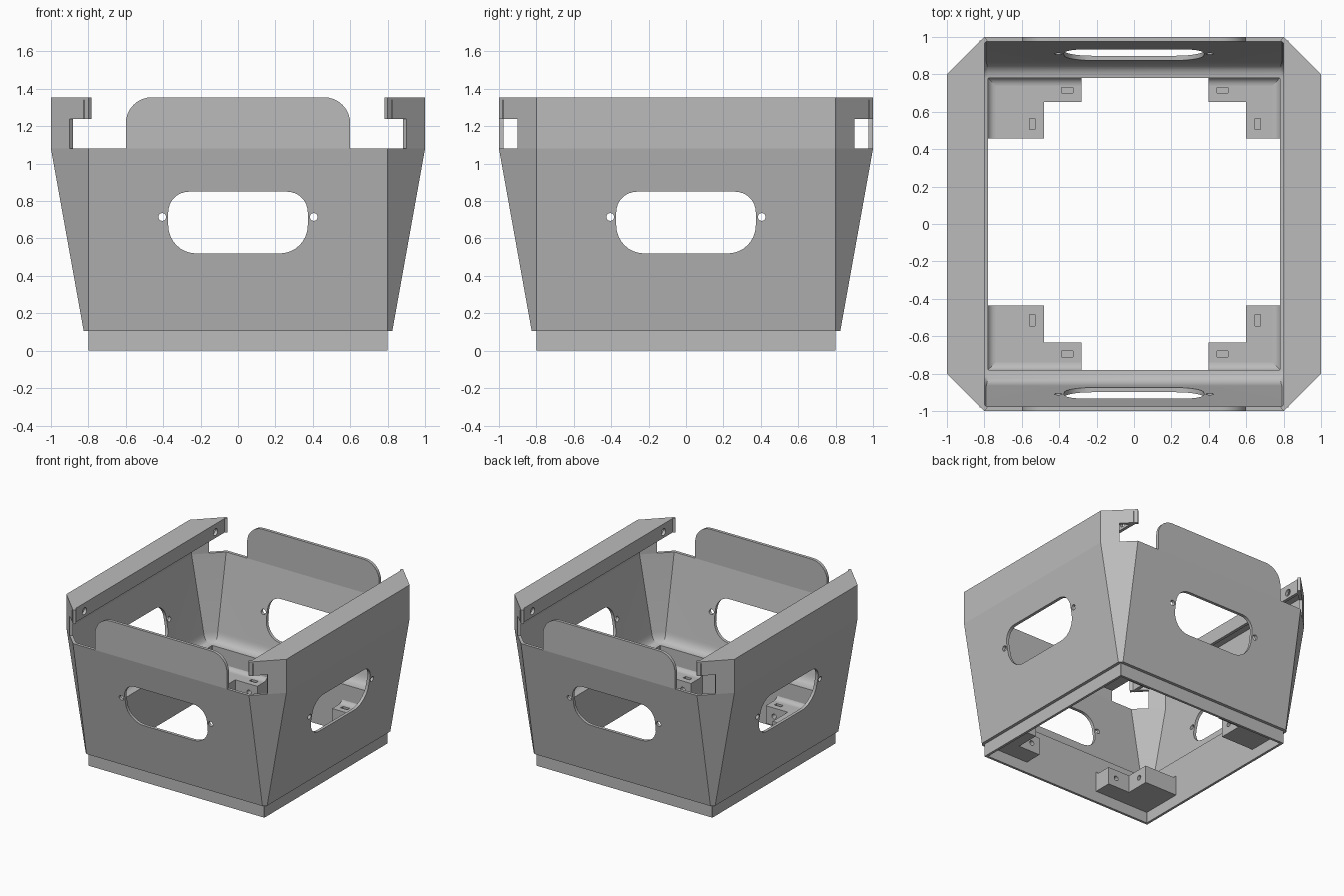
import bpy, bmesh
from math import cos, sin, pi, radians
from mathutils import Vector

if "Cube" in bpy.data.objects:
    bpy.data.objects.remove(bpy.data.objects["Cube"], do_unlink=True)

GREY = (0.5, 0.5, 0.5, 1)
metal = bpy.data.materials.new("plain_grey")
metal.use_nodes = True
metal.diffuse_color = GREY
metal.node_tree.nodes["Principled BSDF"].inputs["Base Color"].default_value = GREY


def finish(name, bm):
    bmesh.ops.recalc_face_normals(bm, faces=bm.faces)
    mesh = bpy.data.meshes.new(name)
    bm.to_mesh(mesh)
    bm.free()
    mesh.materials.append(metal)
    obj = bpy.data.objects.new(name, mesh)
    bpy.context.collection.objects.link(obj)
    return obj


def extrude(bm, points, direction):
    """Solid made by sweeping a flat outline along a vector."""
    face = bm.faces.new([bm.verts.new(p) for p in points])
    new = bmesh.ops.extrude_face_region(bm, geom=[face], use_keep_orig=True)["geom"]
    moved = [v for v in new if isinstance(v, bmesh.types.BMVert)]
    bmesh.ops.translate(bm, verts=moved, vec=direction)


def slab(bm, outline, z0, z1):
    extrude(bm, [(x, y, z0) for x, y in outline], (0, 0, z1 - z0))


def box(bm, x0, x1, y0, y1, z0, z1):
    slab(bm, [(x0, y0), (x1, y0), (x1, y1), (x0, y1)], z0, z1)


def circle(u, v, r, n=16):
    return [(u + r * cos(2 * pi * i / n), v + r * sin(2 * pi * i / n)) for i in range(n)]


def rounded(half, z0, z1, r_low, r_high, n=8):
    """Rounded rectangle outline with separate lower and upper radii."""
    corners = [(half, z1, r_high, 0), (-half, z1, r_high, 1),
               (-half, z0, r_low, 2), (half, z0, r_low, 3)]
    pts = []
    for u, v, r, q in corners:
        if r == 0:
            pts.append((u, v))
            continue
        cu = u - r if u > 0 else u + r
        cv = v - r if v == z1 else v + r
        for i in range(n + 1):
            a = (q + i / n) * pi / 2
            pts.append((cu + r * cos(a), cv + r * sin(a)))
    return pts


def cut(obj, cutter):
    mod = obj.modifiers.new("cut", "BOOLEAN")
    mod.operation, mod.solver, mod.object = "DIFFERENCE", "EXACT", cutter
    bpy.context.view_layer.update()
    deps = bpy.context.evaluated_depsgraph_get()
    mesh = bpy.data.meshes.new_from_object(obj.evaluated_get(deps))
    obj.modifiers.clear()
    obj.data = mesh
    bpy.data.objects.remove(cutter, do_unlink=True)


# Flared eight-sided shell: rings of (half width, corner start, height)
rings = [(0.8, 0.798, 0), (0.8, 0.798, 0.105), (0.825, 0.8, 0.105),
         (1, 0.8, 1.08), (0.975, 0.79, 1.08)]
for i in range(9):  # concave ledge inside the foot of the wall
    t = i / 8
    h = (1 - t) ** 2 * 0.8655 + 2 * t * (1 - t) * 0.852 + t * t * 0.78
    z = (1 - t) ** 2 * 0.47 + 2 * t * (1 - t) * 0.39 + t * t * 0.39
    rings.append((h, 0.79 - 0.012 * t, z))
rings.append((0.78, 0.778, 0))
bm = bmesh.new()
loops = []
for h, c, z in rings:
    outline = [(h, -c), (h, c), (c, h), (-c, h), (-h, c), (-h, -c), (-c, -h), (c, -h)]
    loops.append([bm.verts.new((x, y, z)) for x, y in outline])
for a, b in zip(loops, loops[1:] + loops[:1]):
    for i in range(8):
        j = (i + 1) % 8
        bm.faces.new((a[i], a[j], b[j], b[i]))
shell = finish("flared_shell", bm)

# Windows and their screw holes on all four walls
window = rounded(0.373, 0.52, 0.85, 0.15, 0.11)
for along_x in (False, True):
    bm = bmesh.new()
    for outline in (window, circle(-0.405, 0.715, 0.021), circle(0.405, 0.715, 0.021)):
        if along_x:
            extrude(bm, [(-1.2, u, v) for u, v in outline], (2.4, 0, 0))
        else:
            extrude(bm, [(u, -1.2, v) for u, v in outline], (0, 2.4, 0))
    cut(shell, finish("window_cutter", bm))

# Rounded tabs standing on the front and back walls
tab = rounded(0.6, 1.08, 1.355, 0, 0.14)
for name, y in (("front_tab", -1), ("back_tab", 0.975)):
    bm = bmesh.new()
    extrude(bm, [(u, y, v) for u, v in tab], (0, 0.025, 0))
    finish(name, bm)


def wall_band(end, inner_end):
    """Plan of a side wall with its two angled corners."""
    half = [(2 * 0.9 - end, end), (1, 0.8)]
    inner = [(0.975, 0.79), (1.765 - inner_end, inner_end)]
    return ([(x, -y) for x, y in half] + half[::-1] + [inner[1], inner[0]]
            + [(x, -y) for x, y in inner])


# Side rails: wall, hooked corners, top flange and hanging inner lip
for name, s in (("left_rail", 1), ("right_rail", -1)):
    bm = bmesh.new()
    for z0, z1, end in ((1.08, 1.24, 0.9), (1.24, 1.355, 1.0)):
        plan = wall_band(end, end - 0.0175)
        slab(bm, [(s * x, y) for x, y in plan], z0, z1)
    finish(name + "_wall", bm)
    bm = bmesh.new()
    slab(bm, [(s * x, y) for x, y in ((0.8, -1), (1, -0.8), (1, 0.8), (0.8, 1))], 1.33, 1.355)
    finish(name + "_flange", bm)
    bm = bmesh.new()
    box(bm, s * 0.8, s * 0.825, -0.98, 0.98, 1.24, 1.34)
    lip = finish(name + "_lip", bm)
    bm = bmesh.new()
    for y in (-0.85, 0.85):
        extrude(bm, [(s * 0.7, u, v) for u, v in circle(y, 1.288, 0.028)], (s * 0.2, 0, 0))
    cut(lip, finish("lip_cutter", bm))

# Corner brackets with coved wall joints, nut slots and screw holes
SHIFT = Vector((0.058, 0.01))
WALL, TOP, LOW, COVE = 0.785, 0.235, 0.09, 0.045
for sx, xname in ((1, "left"), (-1, "right")):
    for sy, yname in ((1, "back"), (-1, "front")):
        ex, ix = sx * 0.34 + SHIFT.x, sx * 0.54 + SHIFT.x
        ey, iy = sy * 0.447 + SHIFT.y, sy * 0.643 + SHIFT.y
        wx, wy = sx * WALL, sy * WALL
        bm = bmesh.new()
        slab(bm, [(wx, wy), (ex, wy), (ex, iy), (ix, iy), (ix, ey), (wx, ey)], LOW, TOP)
        bracket = finish(f"{yname}_{xname}_bracket", bm)
        arc = [(COVE * (1 - sin(a)), COVE * (1 - cos(a)))
               for a in (i * pi / 12 for i in range(7))]
        cove = [(0, 0)] + arc
        bm = bmesh.new()
        extrude(bm, [(ex, wy - sy * u, TOP + v) for u, v in cove], (wx - ex, 0, 0))
        extrude(bm, [(wx - sx * u, ey, TOP + v) for u, v in cove], (0, wy - ey, 0))
        coves = finish(f"{yname}_{xname}_bracket_cove", bm)

        px, py = sx * 0.415 + SHIFT.x, sy * 0.705 + SHIFT.y
        qx, qy = sx * 0.603 + SHIFT.x, sy * 0.525 + SHIFT.y
        bm = bmesh.new()
        box(bm, px - 0.03, px + 0.03, py - 0.015, py + 0.015, 0.12, 0.3)
        box(bm, qx - 0.015, qx + 0.015, qy - 0.03, qy + 0.03, 0.12, 0.3)
        cut(bracket, finish("slot_cutter", bm))
        bm = bmesh.new()
        extrude(bm, [(u, iy - sy * 0.02, v) for u, v in circle(px, 0.165, 0.02)],
                (0, py - iy + sy * 0.02, 0))
        extrude(bm, [(ix - sx * 0.02, u, v) for u, v in circle(qy, 0.165, 0.02)],
                (qx - ix + sx * 0.02, 0, 0))
        cut(bracket, finish("hole_cutter", bm))

# Smooth shading with sharp folds
bpy.ops.object.select_all(action="DESELECT")
for obj in bpy.context.collection.objects:
    if obj.type == "MESH":
        obj.select_set(True)
        bpy.context.view_layer.objects.active = obj
bpy.ops.object.shade_smooth_by_angle(angle=radians(25))
